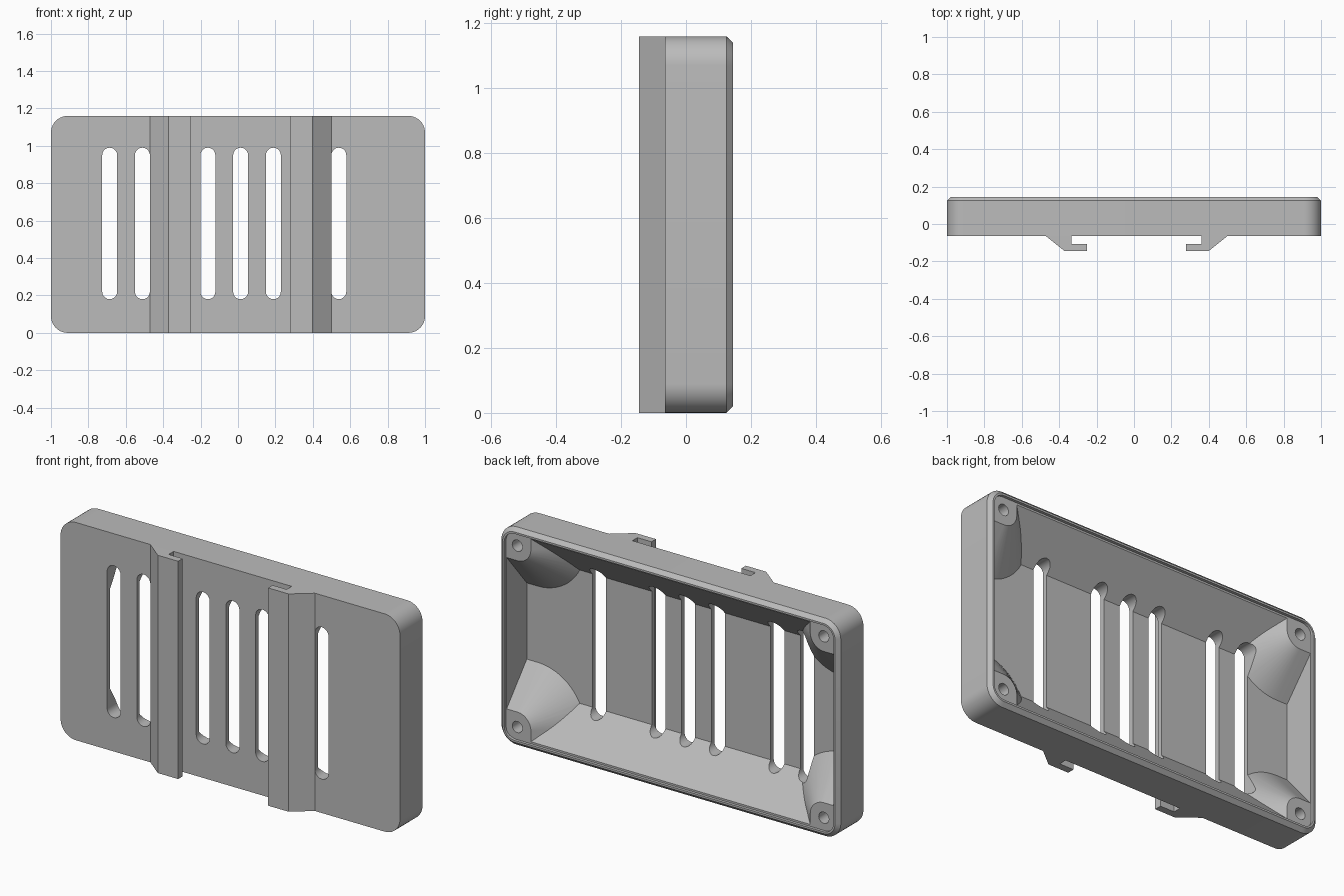
import bpy, bmesh
from math import sin, cos, pi

H = 1.16            # case height
FRONT, BACK = -0.065, 0.145
FLOOR, TIP = -0.04, 0.13
HOLE = 0.097        # screw hole distance from the outer edges

cube = bpy.data.objects.get("Cube")
if cube:
    bpy.data.objects.remove(cube, do_unlink=True)

grey = bpy.data.materials.new("plain grey")
grey.use_nodes = True
grey.diffuse_color = (0.5, 0.5, 0.5, 1)
grey.node_tree.nodes["Principled BSDF"].inputs["Base Color"].default_value = grey.diffuse_color


def loft(name, rings):
    """Closed solid through rings of equal point count."""
    bm = bmesh.new()
    loops = [[bm.verts.new(p) for p in ring] for ring in rings]
    n = len(loops[0])
    for a, b in zip(loops, loops[1:]):
        for i in range(n):
            j = (i + 1) % n
            bm.faces.new((a[i], a[j], b[j], b[i]))
    bm.faces.new(loops[0])
    bm.faces.new(loops[-1])
    bmesh.ops.recalc_face_normals(bm, faces=bm.faces)
    mesh = bpy.data.meshes.new(name)
    bm.to_mesh(mesh)
    bm.free()
    obj = bpy.data.objects.new(name, mesh)
    bpy.context.collection.objects.link(obj)
    return obj


def arc(cx, cz, r, start, end, steps):
    return [(cx + r * cos(start + (end - start) * i / steps),
             cz + r * sin(start + (end - start) * i / steps)) for i in range(steps + 1)]


def at_y(points, y):
    return [(x, y, z) for x, z in points]


def rounded(y, inset):
    """Rounded rectangle ring, inset from the outer edge."""
    pts = []
    for k, (sx, sz) in enumerate([(1, 1), (-1, 1), (-1, -1), (1, -1)]):
        pts += arc(sx * 0.91, H / 2 + sz * (H / 2 - 0.09), 0.09 - inset,
                   k * pi / 2, (k + 1) * pi / 2, 10)
    return at_y(pts, y)


def combine(target, tool, operation):
    """Apply a boolean and remove the tool."""
    tool.hide_render = True
    mod = target.modifiers.new("bool", "BOOLEAN")
    mod.operation, mod.solver, mod.object = operation, "EXACT", tool
    deps = bpy.context.evaluated_depsgraph_get()
    result = bpy.data.meshes.new_from_object(target.evaluated_get(deps))
    target.modifiers.remove(mod)
    target.data = result
    bpy.data.objects.remove(tool, do_unlink=True)


# Case shell with chamfered rear rim
case = loft("case", [rounded(FRONT, 0), rounded(0.125, 0), rounded(BACK, 0.02)])

# Cavity with sloping top and bottom walls
section = [(0.04, TIP + 0.002), (0.04, TIP), (0.225, FLOOR)]
section += [(H - z, y) for z, y in reversed(section)]
combine(case, loft("cavity", [[(x, y, z) for z, y in section] for x in (-0.966, 0.966)]),
        "DIFFERENCE")
# Shallow lid recess inside the rim
combine(case, loft("recess", [rounded(TIP, 0.03), rounded(0.2, 0.03)]), "DIFFERENCE")


# Flared screw bosses in the four corners
def boss_ring(sx, sz, y):
    r = 0.08 + (TIP - y) / (TIP - FLOOR) * 0.2
    edge = 0.031
    pts = arc(HOLE, HOLE, r, 0, pi / 2, 16)
    pts += [(edge, HOLE + r), (edge, edge), (HOLE + r, edge)]
    return [(sx * (1 - a), y, H / 2 + sz * (H / 2 - b)) for a, b in pts]


corners = [(sx, sz) for sx in (-1, 1) for sz in (-1, 1)]
for sx, sz in corners:
    combine(case, loft("boss", [boss_ring(sx, sz, FLOOR - 0.01), boss_ring(sx, sz, TIP)]), "UNION")

# Screw holes
for sx, sz in corners:
    circle = arc(sx * (1 - HOLE), H / 2 + sz * (H / 2 - HOLE), 0.03, 0, 2 * pi, 20)[:-1]
    combine(case, loft("hole", [at_y(circle, 0.01), at_y(circle, 0.2)]), "DIFFERENCE")

# Vent slots: evenly spaced, left out behind the two rails
for i in (-4, -3, -1, 0, 1, 3):
    x = 0.014 + i * 0.175
    slot = arc(x, 0.95, 0.04, 0, pi, 10) + arc(x, 0.22, 0.04, pi, 2 * pi, 10)
    combine(case, loft("slot", [at_y(slot, -0.2), at_y(slot, 0.2)]), "DIFFERENCE")

# Hooked rails on the front, mirrored about the middle slot
hook = [(0.485, FRONT), (0.385, -0.145), (0.265, -0.145),
        (0.265, -0.107), (0.348, -0.107), (0.348, FRONT)]
rails = [loft(name, [[(0.014 + s * x, y, z) for x, y in hook] for z in (0, H)])
         for name, s in (("left_rail", 1), ("right_rail", -1))]

# Colour and shading
for obj in [case] + rails:
    obj.data.materials.clear()
    obj.data.materials.append(grey)
    for face in obj.data.polygons:
        face.material_index = 0
bpy.ops.object.select_all(action="DESELECT")
case.select_set(True)
bpy.context.view_layer.objects.active = case
bpy.ops.object.shade_smooth_by_angle(angle=pi / 6)
